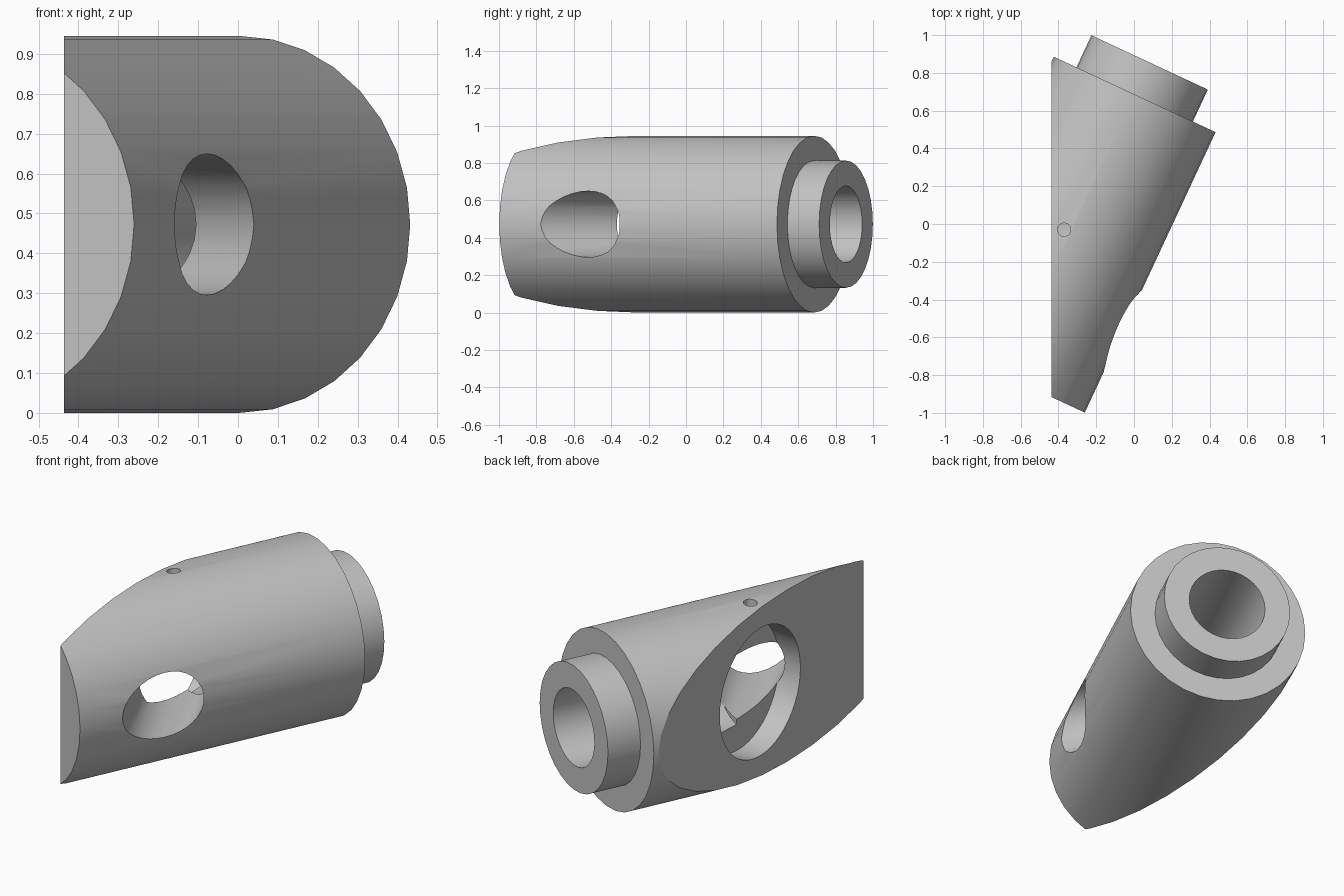
import bpy
import math
from mathutils import Vector

cube = bpy.data.objects.get("Cube")
if cube:
    bpy.data.objects.remove(cube, do_unlink=True)

grey = bpy.data.materials.new("plain grey")
grey.use_nodes = True
colour = (0.55, 0.55, 0.55, 1)
grey.diffuse_color = colour
grey.node_tree.nodes["Principled BSDF"].inputs["Base Color"].default_value = colour

MID = 0.4725                                     # radius and axis height
TILT = math.radians(65)
AXIS = Vector((math.cos(TILT), math.sin(TILT), 0))
SIDE = Vector((AXIS.y, -AXIS.x, 0))
FLAT_X = -0.436


def on_axis(d):
    """Point on the tilted main axis at distance d."""
    return AXIS * d - SIDE * 0.2866 + Vector((0, 0, MID))


def rod(name, start, end, radius, sides=32):
    """Cylinder running from start to end."""
    span = end - start
    bpy.ops.mesh.primitive_cylinder_add(vertices=sides, radius=radius, depth=span.length)
    obj = bpy.context.object
    obj.name = name
    obj.matrix_world = (span.to_track_quat('Z', 'Y').to_matrix().to_4x4())
    obj.location = (start + end) / 2
    obj.data.materials.append(grey)
    return obj


def combine(target, other, operation):
    """Apply a boolean and discard the helper."""
    other.hide_render = True
    mod = target.modifiers.new(other.name, 'BOOLEAN')
    mod.operation = operation
    mod.solver = 'EXACT'
    mod.object = other
    bpy.ops.object.select_all(action='DESELECT')
    bpy.context.view_layer.objects.active = target
    target.select_set(True)
    bpy.ops.object.modifier_apply(modifier=mod.name)
    bpy.data.objects.remove(other, do_unlink=True)


# Main barrel with its stepped spigot
body = rod("angled_barrel", on_axis(-1.015), on_axis(0.623), MID)
combine(body, rod("spigot", on_axis(0.5), on_axis(0.81), 0.34), 'UNION')

# Flat mounting face
bpy.ops.mesh.primitive_cube_add(size=3, location=(FLAT_X - 1.5, 0, MID))
slab = bpy.context.object
slab.name = "flat_cutter"
slab.data.materials.append(grey)
combine(body, slab, 'DIFFERENCE')

# Blind bore, oblique side port, shallow round pocket and small top hole
elbow = on_axis(-0.131)
port_dir = Vector((0.411, -0.912, 0))
pocket = Vector((FLAT_X, -0.02, MID))
cutters = [
    rod("bore", elbow, on_axis(1), 0.205),
    rod("side_port", elbow, elbow + port_dir * 1.1, 0.177),
    rod("pocket", pocket - Vector((0.2, 0, 0)), pocket + Vector((0.13, 0, 0)), 0.35, 48),
    rod("pin_hole", Vector((-0.37, -0.03, 0.7)), Vector((-0.37, -0.03, 1.1)), 0.035, 24),
]
for cutter in cutters:
    combine(body, cutter, 'DIFFERENCE')

bpy.ops.object.shade_smooth_by_angle(angle=math.radians(18))
